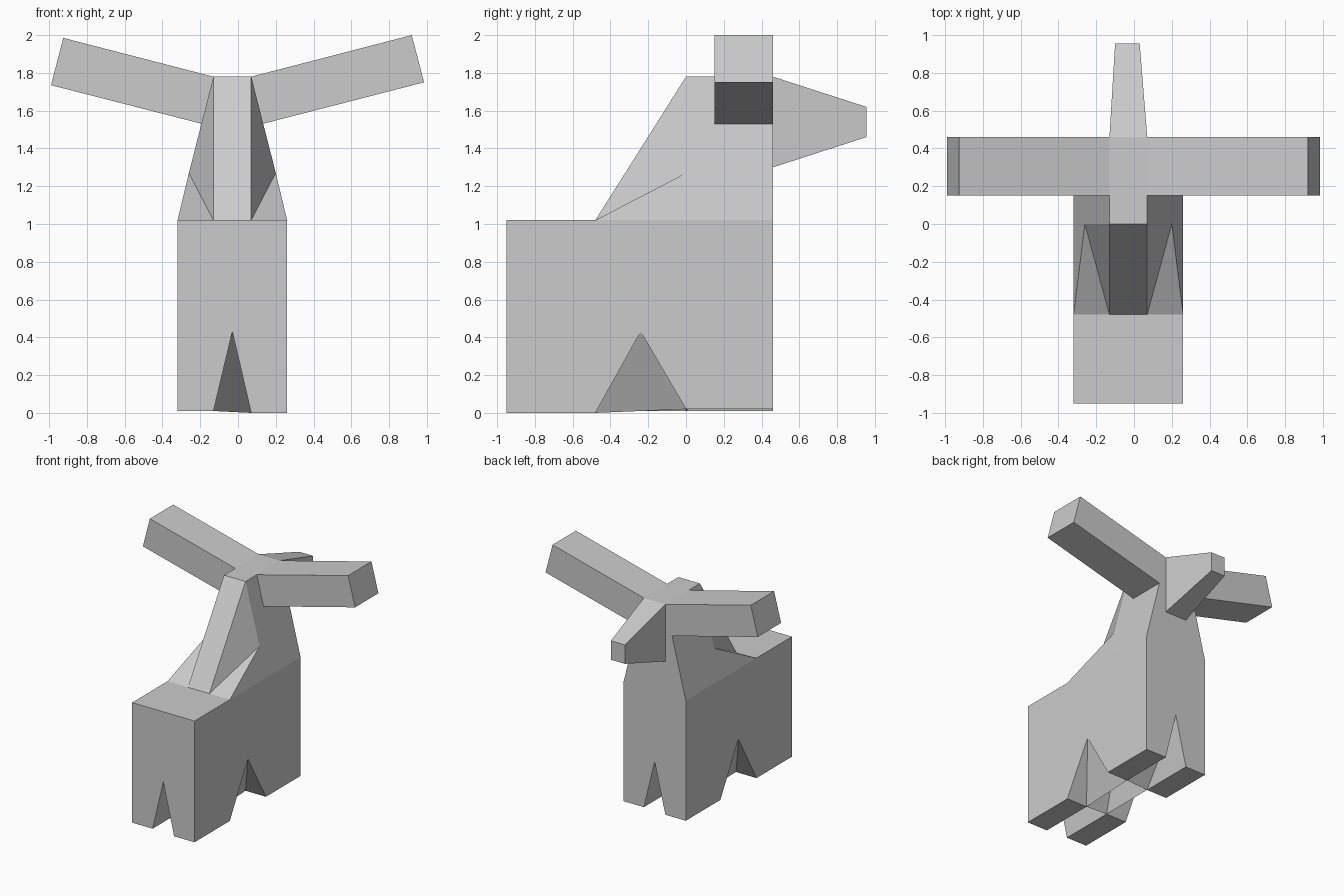
import bpy
import bmesh

cube = bpy.data.objects.get("Cube")
if cube:
    bpy.data.objects.remove(cube, do_unlink=True)

grey = bpy.data.materials.new("plain grey")
grey.use_nodes = True
COLOUR = (0.6, 0.6, 0.6, 1)
grey.diffuse_color = COLOUR
grey.node_tree.nodes["Principled BSDF"].inputs["Base Color"].default_value = COLOUR

# Shared measurements: outer and inner column lines, and body rows
XO, XI = (-0.32, 0.26), (-0.13, 0.07)
XS = (XO[0], XI[0], XI[1], XO[1])
YS = (-0.95, -0.48, 0.0, 0.46)
XM, YM = -0.03, -0.24
BACK_TOP, NOTCH, CROWN = 1.02, 0.43, 1.78


def build(name, faces, fix_normals=True):
    """Make an object from faces given as lists of points, welding shared corners."""
    bm = bmesh.new()
    for face in faces:
        bm.faces.new([bm.verts.new(p) for p in face])
    bmesh.ops.remove_doubles(bm, verts=bm.verts, dist=0.0005)
    if fix_normals:
        bmesh.ops.recalc_face_normals(bm, faces=bm.faces)
    mesh = bpy.data.meshes.new(name)
    bm.to_mesh(mesh)
    bm.free()
    mesh.materials.append(grey)
    obj = bpy.data.objects.new(name, mesh)
    bpy.context.collection.objects.link(obj)
    return obj


def loft(a, b):
    """Side faces between two rings, plus a cap on the second."""
    n = len(a)
    sides = [[a[i], a[(i + 1) % n], b[(i + 1) % n], b[i]] for i in range(n)]
    return sides + [b]


# Body with four feet: pointed notches between the feet and under the belly
def foot_height(i, j):
    return 0.01 * (j > 1) + (0.01 if (i > 1) == (j > 1) and i > 1 else 0.01 * (i < 2 and j < 2))


def ground(i, j):
    return (XS[i], YS[j], foot_height(i, j))


faces = []
for i in range(3):
    for j in range(3):
        ring = [ground(i, j), ground(i, j + 1), ground(i + 1, j + 1), ground(i + 1, j)]
        if i != 1 and j != 1:
            faces.append(ring)
            continue
        apex = (XM if i == 1 else XO[i // 2], YM if j == 1 else YS[0 if j == 0 else 3], NOTCH)
        # The outer edge of a border cell is left open so the notch shows
        open_edge = {(0, 1): 0, (1, 2): 1, (2, 1): 2, (1, 0): 3}.get((i, j))
        for k in range(4):
            if k != open_edge:
                faces.append([ring[k], ring[(k + 1) % 4], apex])

for j in (0, 3):
    y = YS[j]
    faces.append([(XO[0], y, BACK_TOP), ground(0, j), ground(1, j), (XM, y, NOTCH),
                  ground(2, j), ground(3, j), (XO[1], y, BACK_TOP)])
for i in (0, 3):
    x = XS[i]
    faces.append([(x, YS[0], BACK_TOP), ground(i, 0), ground(i, 1), (x, YM, NOTCH),
                  ground(i, 2), ground(i, 3), (x, YS[3], BACK_TOP), (x, YS[1], BACK_TOP)])

# Back of the body, flat ahead of the neck
faces.append([(XO[0], YS[0], BACK_TOP), (XO[1], YS[0], BACK_TOP),
              (XO[1], YS[1], BACK_TOP), (XI[1], YS[1], BACK_TOP),
              (XI[0], YS[1], BACK_TOP), (XO[0], YS[1], BACK_TOP)])

# Neck: sloping ridge with two facets and a leaning wall on each side
for side, shoulder in ((0, -0.26), (1, 0.20)):
    low_in = (XI[side], YS[1], BACK_TOP)
    low_out = (XO[side], YS[1], BACK_TOP)
    bend = (shoulder, YS[2], 1.27)
    top = (XI[side], YS[2], CROWN)
    faces += [[low_in, top, bend], [low_in, bend, low_out],
              [low_out, bend, top, (XI[side], YS[3], CROWN), (XO[side], YS[3], BACK_TOP)]]
faces.append([(XI[0], YS[1], BACK_TOP), (XI[1], YS[1], BACK_TOP),
              (XI[1], YS[2], CROWN), (XI[0], YS[2], CROWN)])
faces.append([(XI[0], YS[2], CROWN), (XI[1], YS[2], CROWN),
              (XI[1], YS[3], CROWN), (XI[0], YS[3], CROWN)])
faces.append([(XO[0], YS[3], BACK_TOP), (XO[1], YS[3], BACK_TOP),
              (XI[1], YS[3], CROWN), (XI[0], YS[3], CROWN)])
build("body_and_neck", faces)


# Tapered snout
def snout_ring(x0, x1, y, z0, z1):
    return [(x0, y, z0), (x1, y, z0), (x1, y, z1), (x0, y, z1)]


build("snout", loft(snout_ring(*XI, YS[3], 1.30, CROWN),
                    snout_ring(-0.10, 0.03, 0.955, 1.46, 1.62)))


# Long bars rising to each side of the head
def bar_ring(top, bottom):
    return [(top[0], 0.15, top[1]), (top[0], YS[3], top[1]),
            (bottom[0], YS[3], bottom[1]), (bottom[0], 0.15, bottom[1])]


build("left_horn", loft(bar_ring((0.07, CROWN), (0.13, 1.53)),
                        bar_ring((0.92, 2.0), (0.985, 1.75))))
build("right_horn", loft(bar_ring((-0.13, CROWN), (-0.19, 1.53)),
                         bar_ring((-0.925, 1.985), (-0.99, 1.735))))
